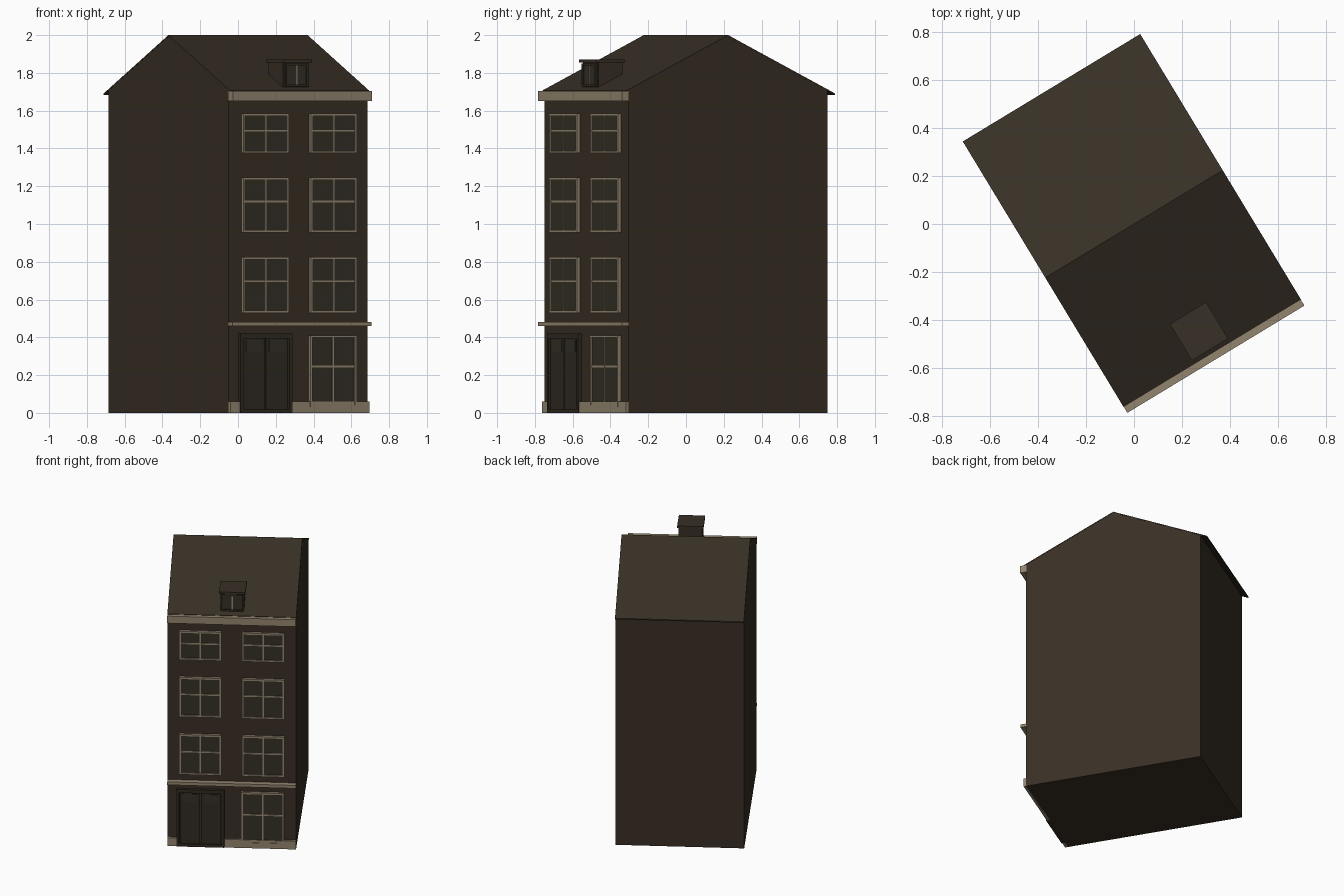
import bpy, bmesh, math

cube = bpy.data.objects.get("Cube")
if cube:
    bpy.data.objects.remove(cube)

TURN = math.radians(31.2)      # the house stands turned on its plot
HALF_W, HALF_D = 0.43, 0.615   # wall half width and half depth
RIDGE, SLOPE = 2.0, 0.467      # ridge height and roof slope
FRONT = -HALF_D


def material(name, rgb):
    m = bpy.data.materials.new(name)
    m.use_nodes = True
    m.diffuse_color = (*rgb, 1)
    m.node_tree.nodes["Principled BSDF"].inputs["Base Color"].default_value = (*rgb, 1)
    return m


WALL = material("dark brown wall", (0.040, 0.028, 0.018))
ROOF = material("dark roof", (0.039, 0.029, 0.019))
TRIM = material("pale stone trim", (0.29, 0.235, 0.158))
GLASS = material("dark glass", (0.034, 0.029, 0.018))
DOOR = material("dark door wood", (0.029, 0.022, 0.0145))


def finish(name, bm, mat):
    bmesh.ops.recalc_face_normals(bm, faces=bm.faces)
    mesh = bpy.data.meshes.new(name)
    bm.to_mesh(mesh)
    bm.free()
    mesh.materials.append(mat)
    obj = bpy.data.objects.new(name, mesh)
    obj.rotation_euler.z = TURN
    bpy.context.collection.objects.link(obj)
    return obj


def add_box(bm, x0, x1, y0, y1, z0, z1):
    verts = bmesh.ops.create_cube(bm, size=1)["verts"]
    for v in verts:
        v.co.x = x1 if v.co.x > 0 else x0
        v.co.y = y1 if v.co.y > 0 else y0
        v.co.z = z1 if v.co.z > 0 else z0


def boxes(name, mat, *bounds):
    bm = bmesh.new()
    for b in bounds:
        add_box(bm, *b)
    return finish(name, bm, mat)


def prism(name, mat, profile, half_width):
    """Extrude a (y, z) profile across the house."""
    bm = bmesh.new()
    face = bm.faces.new([bm.verts.new((-half_width, y, z)) for y, z in profile])
    out = bmesh.ops.extrude_face_region(bm, geom=[face])["geom"]
    for v in out:
        if isinstance(v, bmesh.types.BMVert):
            v.co.x = half_width
    return finish(name, bm, mat)


def window(name, cx, width, z0, z1, wall_y=FRONT, frame_mat=TRIM, depth=0.02,
           rim=0.012, cross=True):
    """Raised frame, glass pane and glazing bars."""
    x0, x1, y0 = cx - width / 2, cx + width / 2, wall_y - depth
    back = wall_y + 0.005
    boxes(name + "_frame", frame_mat,
          (x0, x0 + rim, y0, back, z0, z1), (x1 - rim, x1, y0, back, z0, z1),
          (x0 + rim, x1 - rim, y0, back, z0, z0 + rim),
          (x0 + rim, x1 - rim, y0, back, z1 - rim, z1))
    pane = y0 + 0.008
    boxes(name + "_glass", GLASS, (x0 + rim, x1 - rim, pane, back, z0 + rim, z1 - rim))
    bars = [(cx - 0.005, cx + 0.005, pane - 0.005, pane, z0 + rim, z1 - rim)]
    if cross:
        zm = z0 + (z1 - z0) * 0.565
        bars.append((x0 + rim, x1 - rim, pane - 0.004, pane, zm - 0.005, zm + 0.005))
    boxes(name + "_bars", TRIM, *bars)


def roof_z(y):
    return RIDGE - SLOPE * abs(y)


# Walls with gables
wall_top = roof_z(HALF_D) - 0.006
prism("house_walls", WALL,
      [(-HALF_D, 0), (HALF_D, 0), (HALF_D, wall_top), (0, RIDGE - 0.006),
       (-HALF_D, wall_top)], HALF_W)

# Thin roof sheet, with an overhang at the back
FRONT_EAVE, BACK_EAVE, THICK = -0.628, 0.662, 0.008
prism("roof", ROOF,
      [(FRONT_EAVE, roof_z(FRONT_EAVE)), (0, RIDGE), (BACK_EAVE, roof_z(BACK_EAVE)),
       (BACK_EAVE, roof_z(BACK_EAVE) - THICK), (0, RIDGE - THICK),
       (FRONT_EAVE, roof_z(FRONT_EAVE) - THICK)], HALF_W + 0.001)

# Cornice, belt course and plinth
boxes("cornice", TRIM, (-HALF_W, HALF_W, FRONT - 0.042, FRONT + 0.005, 1.652, 1.704))
boxes("belt_course", TRIM, (-HALF_W, HALF_W, FRONT - 0.04, FRONT + 0.005, 0.46, 0.482))
boxes("plinth", TRIM,
      (-HALF_W, -0.37, FRONT - 0.017, FRONT + 0.005, 0, 0.06),
      (-0.05, HALF_W, FRONT - 0.017, FRONT + 0.005, 0, 0.06))

# Upper windows, two on each floor
for floor, (low, high) in enumerate([(0.53, 0.825), (0.955, 1.245), (1.375, 1.585)], 1):
    for side, cx in (("right", -0.21), ("left", 0.21)):
        window(f"floor_{floor}_{side}_window", cx, 0.284, low, high)

# Shop window on the ground floor
window("ground_window", 0.207, 0.288, 0.03, 0.41)

# Double door with frame, leaves and small panes
boxes("door_frame", DOOR,
      (-0.37, -0.352, FRONT - 0.022, FRONT, 0, 0.42),
      (-0.068, -0.05, FRONT - 0.022, FRONT, 0, 0.42),
      (-0.352, -0.068, FRONT - 0.022, FRONT, 0.395, 0.42),
      (-0.352, -0.068, FRONT - 0.022, FRONT, 0, 0.02))
for side, cx in (("right", -0.281), ("left", -0.139)):
    boxes(side + "_door_leaf", DOOR,
          (cx - 0.067, cx + 0.067, FRONT - 0.012, FRONT, 0.02, 0.393))
    boxes(side + "_door_pane", GLASS,
          (cx - 0.048, cx + 0.048, FRONT - 0.016, FRONT - 0.01, 0.325, 0.385))

# Dormer
boxes("dormer_body", WALL, (-0.079, 0.079, -0.59, -0.44, 1.715, 1.856))
boxes("dormer_roof", ROOF, (-0.088, 0.088, -0.61, -0.433, 1.855, 1.871))
window("dormer_window", 0, 0.144, 1.727, 1.85, wall_y=-0.59, frame_mat=DOOR,
       depth=0.012, cross=False)
